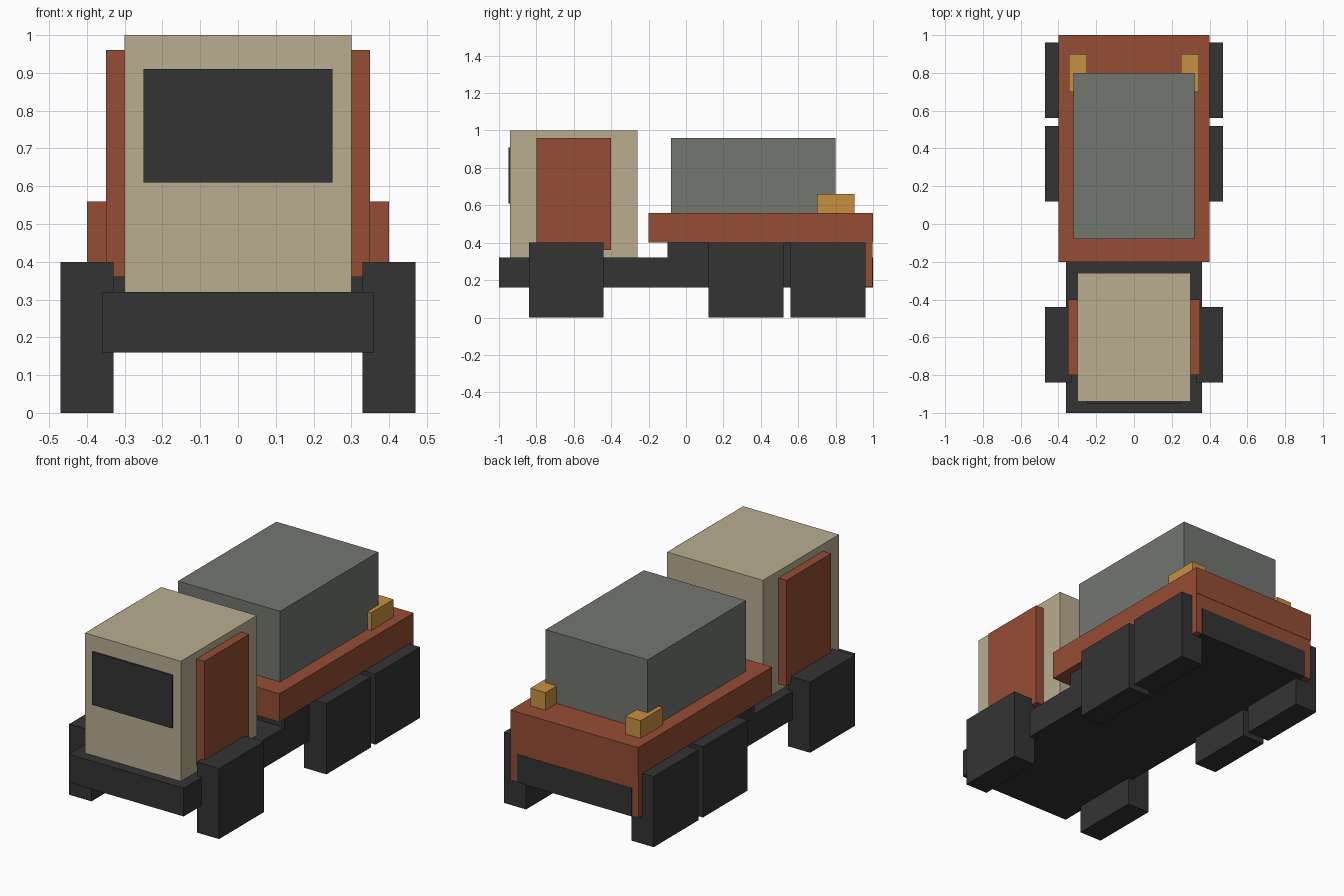
import bpy
import bmesh

default = bpy.data.objects.get("Cube")
if default:
    bpy.data.objects.remove(default, do_unlink=True)


def material(name, rgb):
    mat = bpy.data.materials.new(name)
    mat.use_nodes = True
    color = (*rgb, 1.0)
    mat.diffuse_color = color
    mat.node_tree.nodes["Principled BSDF"].inputs["Base Color"].default_value = color
    return mat


dark = material("charcoal", (0.034, 0.034, 0.034))
rust = material("rust red", (0.30, 0.075, 0.035))
tan = material("tan", (0.49, 0.42, 0.28))
grey = material("grey green", (0.168, 0.181, 0.162))
amber = material("amber", (0.58, 0.28, 0.052))


def box(name, x, y, z, mat):
    """Add a box spanning the given (low, high) ranges."""
    spans = (x, y, z)
    bm = bmesh.new()
    bmesh.ops.create_cube(bm, size=1)
    bmesh.ops.scale(bm, vec=[hi - lo for lo, hi in spans], verts=bm.verts)
    mesh = bpy.data.meshes.new(name)
    bm.to_mesh(mesh)
    bm.free()
    mesh.materials.append(mat)
    obj = bpy.data.objects.new(name, mesh)
    obj.location = [(lo + hi) / 2 for lo, hi in spans]
    bpy.context.collection.objects.link(obj)
    return obj


def pair(name, x, y, z, mat):
    """Add a box on the left (+x) and its mirror on the right."""
    box("left_" + name, x, y, z, mat)
    box("right_" + name, (-x[1], -x[0]), y, z, mat)


# Chassis and bed support
box("chassis", (-0.36, 0.36), (-1, 1), (0.16, 0.32), dark)
box("bed_support", (-0.36, 0.36), (-0.1, 0.9), (0.32, 0.40), dark)

# Cab with windshield and doors
box("cab", (-0.3, 0.3), (-0.94, -0.26), (0.32, 1), tan)
box("windshield", (-0.25, 0.25), (-0.949, -0.94), (0.61, 0.91), dark)
pair("door", (0.3, 0.35), (-0.8, -0.4), (0.36, 0.96), rust)

# Bed, tail panel and cargo; the tail panel sits just inside the chassis end
box("bed", (-0.4, 0.4), (-0.2, 1), (0.40, 0.56), rust)
box("tail_panel", (-0.4, 0.4), (0.88, 0.998), (0.162, 0.40), rust)
box("cargo_box", (-0.32, 0.32), (-0.08, 0.8), (0.56, 0.96), grey)
pair("rear_lamp", (0.25, 0.345), (0.7, 0.9), (0.56, 0.66), amber)

# Square wheels on three axles
for axle, start in (("front", -0.84), ("middle", 0.12), ("rear", 0.56)):
    pair(axle + "_wheel", (0.33, 0.47), (start, start + 0.4), (0, 0.4), dark)
